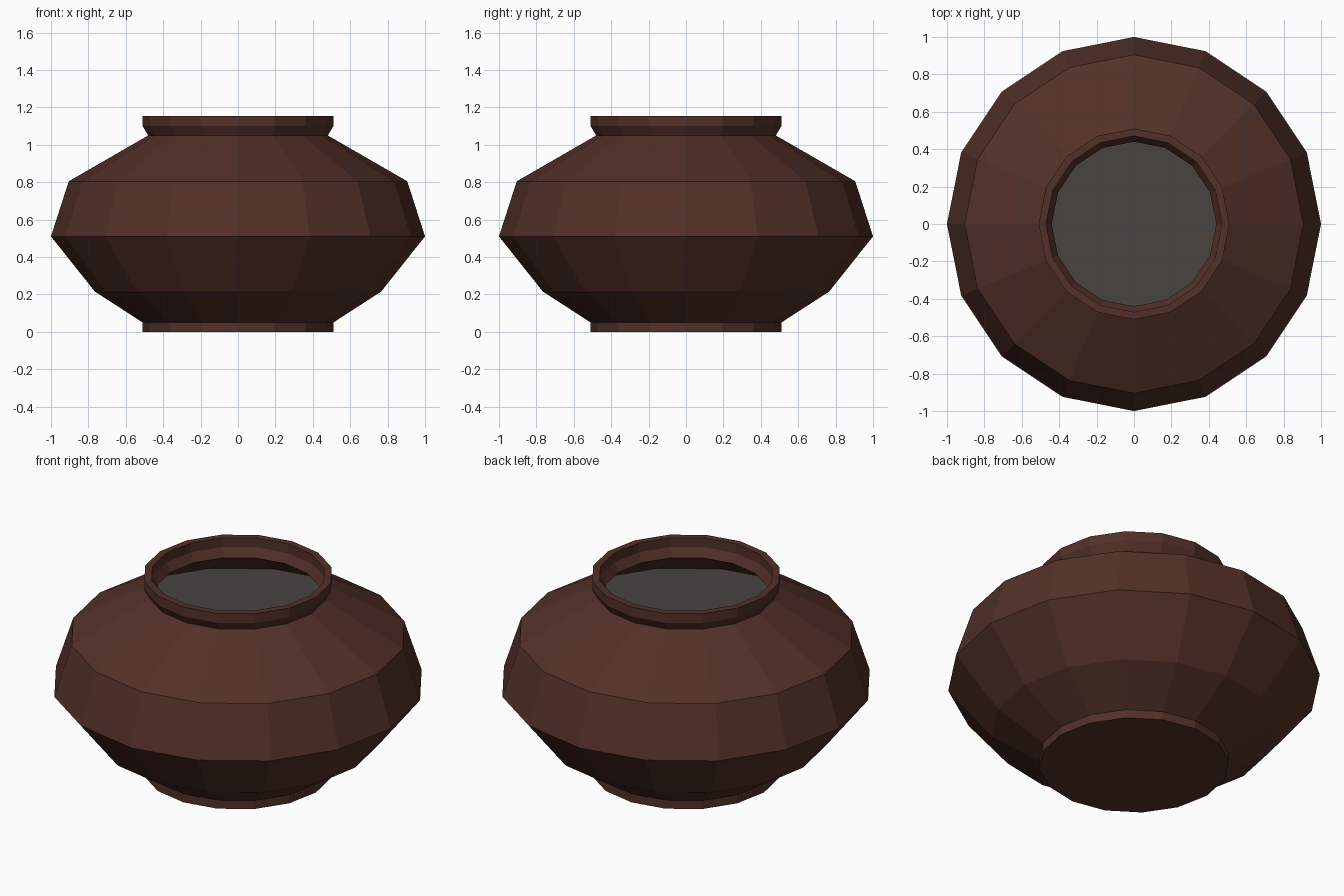
import bpy, bmesh, math

if "Cube" in bpy.data.objects:
    bpy.data.objects.remove(bpy.data.objects["Cube"])

SIDES = 16

def material(name, rgb):
    m = bpy.data.materials.new(name)
    m.diffuse_color = (*rgb, 1)
    m.use_nodes = True
    m.node_tree.nodes["Principled BSDF"].inputs["Base Color"].default_value = m.diffuse_color
    return m

def lathe(name, profile, mat, cap_start=False):
    """Revolve (radius, z) points into a faceted shell."""
    bm = bmesh.new()
    rings = []
    for r, z in profile:
        rings.append([bm.verts.new((r * math.cos(2 * math.pi * i / SIDES),
                                    r * math.sin(2 * math.pi * i / SIDES), z))
                      for i in range(SIDES)])
    for a, b in zip(rings, rings[1:]):
        for i in range(SIDES):
            j = (i + 1) % SIDES
            bm.faces.new((a[i], a[j], b[j], b[i]))
    if cap_start:
        bm.faces.new(rings[0][::-1])
    mesh = bpy.data.meshes.new(name)
    bm.to_mesh(mesh)
    bm.free()
    mesh.materials.append(mat)
    ob = bpy.data.objects.new(name, mesh)
    bpy.context.collection.objects.link(ob)
    return ob

clay = material("clay", (0.085, 0.030, 0.021))
grey = material("contents_grey", (0.065, 0.060, 0.051))

# Pot: foot, belly, shoulder, flared rim, then the inside down to the contents
lathe("pot_body", [
    (0.51, 0), (0.51, 0.05), (0.765, 0.215), (1.0, 0.51), (0.905, 0.805),
    (0.48, 1.05), (0.51, 1.10), (0.51, 1.155), (0.47, 1.155),
    (0.47, 1.10), (0.44, 1.05), (0.87, 0.79)], clay, cap_start=True)

# Flat surface of the contents, facing up
bpy.ops.mesh.primitive_circle_add(vertices=SIDES, radius=0.87, fill_type='NGON',
                                  location=(0, 0, 0.79),
                                  rotation=(0, 0, 0))
surface = bpy.context.object
surface.name = "contents_surface"
surface.data.materials.append(grey)
